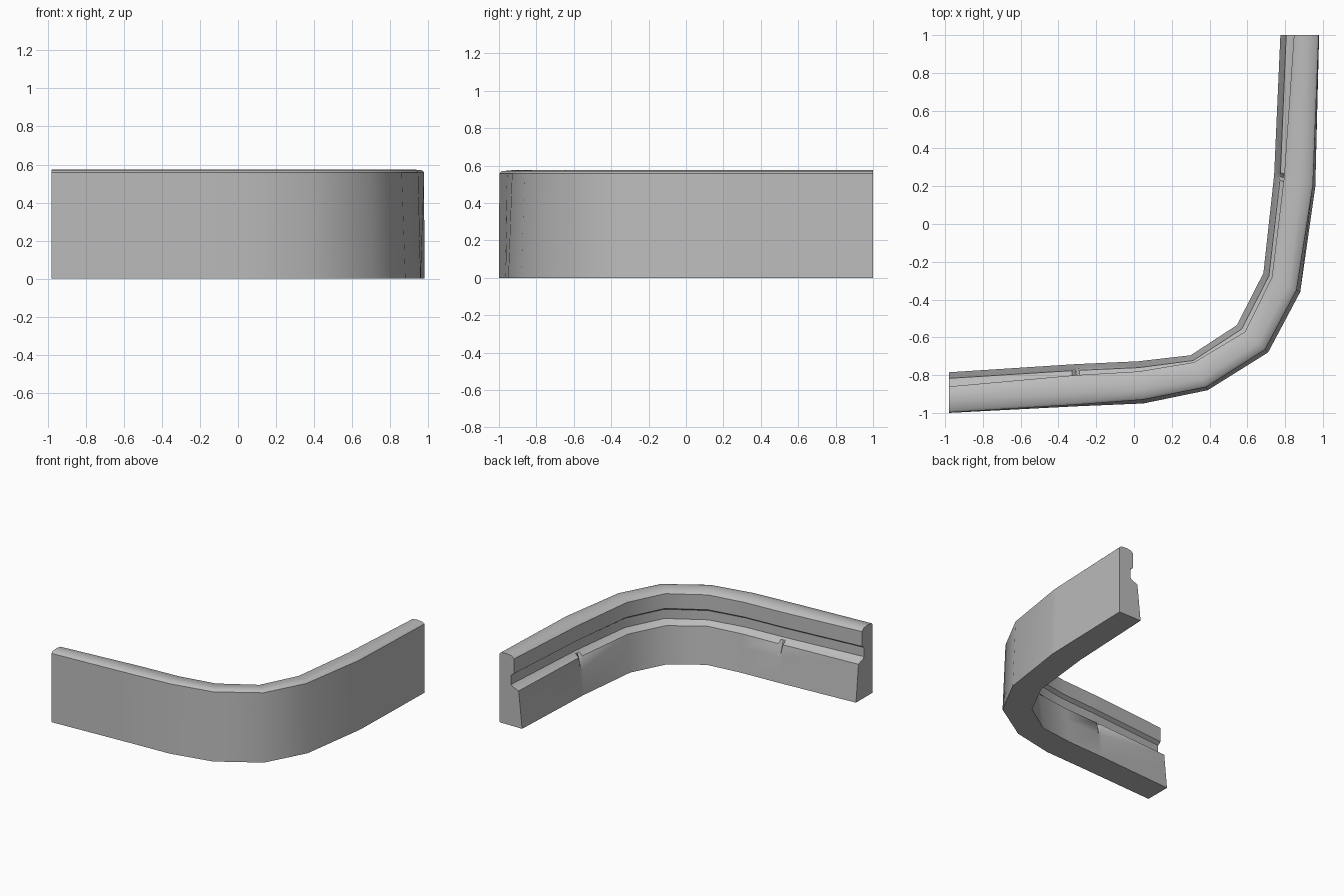
import bpy
import bmesh
import math
from mathutils import Vector

cube = bpy.data.objects.get("Cube")
if cube:
    bpy.data.objects.remove(cube, do_unlink=True)

stone = bpy.data.materials.new("grey_stone")
stone.use_nodes = True
GREY = (0.5, 0.5, 0.5, 1)
stone.diffuse_color = GREY
stone.node_tree.nodes["Principled BSDF"].inputs["Base Color"].default_value = GREY

# Plan stations: outer foot, inner foot, lip fraction of the width, outer batter
stations = [
    ((-0.98, -1.0), (-0.98, -0.785), 0.65, 0.01),
    ((-0.3, -0.965), (-0.31, -0.742), 0.74, 0.04),
    ((0.05, -0.95), (0.02, -0.727), 0.76, 0.09),
    ((0.39, -0.88), (0.30, -0.695), 0.80, 0.09),
    ((0.71, -0.68), (0.545, -0.535), 0.75, 0.10),
    ((0.88, -0.36), (0.685, -0.26), 0.77, 0.10),
    ((0.96, 0.2), (0.742, 0.26), 0.76, 0.06),
    ((0.98, 1.0), (0.775, 1.0), 0.65, 0.01),
]
NOTCHED = (1, 6)


def section(outer, inner, lip, batter, notch):
    """Cross-section ring: wall, rounded cap, lip, groove, shelf, sloping foot."""
    edge = (0.83, 0.23) if notch else (0.85, 0.30)
    profile = [
        (0, 0), (batter, 0.558), (batter + 0.06, 0.570), (0.32, 0.575),
        (lip - 0.12, 0.570), (lip, 0.55), (lip, 0.43), (lip - 0.13, 0.41),
        (lip - 0.13, 0.335), (lip - 0.06, 0.32), edge, (0.90, 0.20), (1, 0),
    ]
    return [(*outer.lerp(inner, f), z) for f, z in profile]


# Add a narrow chip in the shelf by placing a plain section on each side of it
rings = []
for i, (o, n, lip, batter) in enumerate(stations):
    o, n = Vector(o), Vector(n)
    if i in NOTCHED:
        for other, chip in ((i - 1, False), (i, True), (i + 1, False)):
            po, pn, pl, pb = stations[other]
            t = 0 if chip else 0.02 / (Vector(pn) - n).length
            rings.append(section(o.lerp(Vector(po), t), n.lerp(Vector(pn), t),
                                 lip + (pl - lip) * t, batter + (pb - batter) * t, chip))
    else:
        rings.append(section(o, n, lip, batter, False))

# Sweep the sections into one curved wall with capped ends
bm = bmesh.new()
loops = [[bm.verts.new(p) for p in ring] for ring in rings]
for a, b in zip(loops, loops[1:]):
    for k in range(len(a)):
        j = (k + 1) % len(a)
        bm.faces.new((a[k], a[j], b[j], b[k]))
bm.faces.new(loops[0])
bm.faces.new(loops[-1])
bmesh.ops.recalc_face_normals(bm, faces=bm.faces)

mesh = bpy.data.meshes.new("curved_wall")
bm.to_mesh(mesh)
bm.free()
mesh.materials.append(stone)
wall = bpy.data.objects.new("curved_wall", mesh)
bpy.context.collection.objects.link(wall)
bpy.context.view_layer.objects.active = wall
wall.select_set(True)
bpy.ops.object.shade_smooth_by_angle(angle=math.radians(38))
